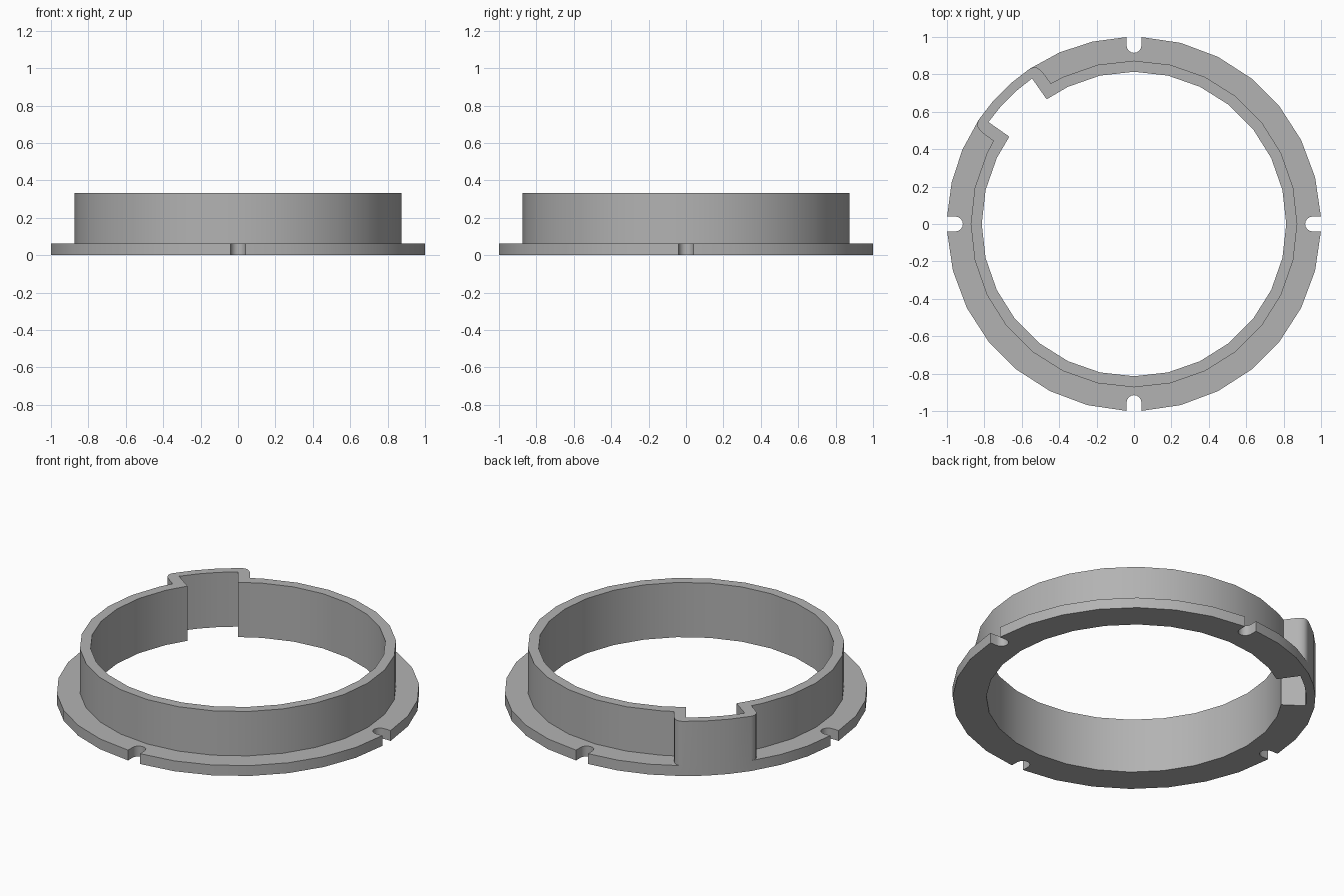
import bpy, bmesh
from math import cos, sin, radians, degrees, asin

cube = bpy.data.objects.get("Cube")
if cube:
    bpy.data.objects.remove(cube)

FLANGE_R, WALL_R, BORE_R, POCKET_R = 1.0, 0.873, 0.814, 0.95
FLANGE_Z, TOP_Z = 0.063, 0.333
SLOT_HALF, SLOT_CENTRE = 0.04, 0.955
MID, BOSS_HALF, POCKET_HALF = 135, 11, 10    # key boss position in degrees
STEP = 90 / 7


def polar(r, a):
    return (r * cos(radians(a)), r * sin(radians(a)))


def arc(r, a0, a1, n):
    return [polar(r, a0 + (a1 - a0) * i / n) for i in range(n + 1)]


def slot(a, n=8):
    """Round-bottomed slot cut into the rim at angle a."""
    cx, cy = polar(SLOT_CENTRE, a)
    pts = []
    for i in range(n + 1):
        dx, dy = polar(SLOT_HALF, a - 90 - 180 * i / n)
        pts.append((cx + dx, cy + dy))
    return pts


# Flange rim, from one side of the boss round to the other
gap = degrees(asin(SLOT_HALF / FLANGE_R))
start, end = MID + BOSS_HALF, MID + 360 - BOSS_HALF
rim = []
a = start
for s in (180, 270, 360, 450):
    rim += arc(FLANGE_R, a, s - gap, 3 if s == 180 else 7) + slot(s)
    a = s + gap
rim += arc(FLANGE_R, a, end, 3)

# Boss outer face, and the rounded shoulder down to the wall
boss = arc(FLANGE_R, MID - BOSS_HALF, start, 3)
shoulder = [(1.0, 11), (0.996, 12.2), (0.985, 13.1), (0.966, 13.7),
            (0.943, 14), (WALL_R, 14.4)]

# Outer wall and bore follow the same regular facets
facets = [k * STEP for k in range(12, 38)]
wall = [polar(r, MID + d) for r, d in shoulder]
wall += [polar(WALL_R, f) for f in facets]
wall += [polar(r, MID + 360 - d) for r, d in reversed(shoulder)]
bore = [polar(BORE_R, f) for f in facets]
bore += [polar(BORE_R, MID + 360 - POCKET_HALF)]
bore += arc(POCKET_R, MID - POCKET_HALF, MID + POCKET_HALF, 3)
bore += [polar(BORE_R, MID + POCKET_HALF)]

bm = bmesh.new()
cache = {}


def vert(p, z):
    key = (round(p[0], 4), round(p[1], 4), z)
    if key not in cache:
        cache[key] = bm.verts.new(key)
    return cache[key]


def side(path, z0, z1, closed=False):
    """Upright band of faces along a path."""
    for p, q in zip(path, path[1:] + (path[:1] if closed else [])):
        bm.faces.new([vert(p, z0), vert(q, z0), vert(q, z1), vert(p, z1)])


def cap(z, *loops):
    """Flat face bounded by one or more loops."""
    edges = []
    for loop in loops:
        vs = list(dict.fromkeys(vert(p, z) for p in loop))
        for v, w in zip(vs, vs[1:] + vs[:1]):
            edges.append(bm.edges.get((v, w)) or bm.edges.new((v, w)))
    bmesh.ops.triangle_fill(bm, use_beauty=True, use_dissolve=False, edges=edges)


side(rim, 0, FLANGE_Z)
side(wall, FLANGE_Z, TOP_Z)
side(boss, 0, FLANGE_Z)
side(boss, FLANGE_Z, TOP_Z)
side(bore, 0, TOP_Z, closed=True)
cap(0, rim + boss, bore)                   # underside
cap(FLANGE_Z, rim + wall[::-1])            # flange top
cap(TOP_Z, wall + boss, bore)              # wall top
bmesh.ops.recalc_face_normals(bm, faces=bm.faces)

mesh = bpy.data.meshes.new("flanged_ring")
bm.to_mesh(mesh)
bm.free()
ring = bpy.data.objects.new("flanged_ring", mesh)
bpy.context.collection.objects.link(ring)

# Single grey finish
grey = bpy.data.materials.new("plain_grey")
grey.use_nodes = True
colour = (0.45, 0.45, 0.45, 1)
grey.diffuse_color = colour
grey.node_tree.nodes["Principled BSDF"].inputs["Base Color"].default_value = colour
mesh.materials.append(grey)

bpy.ops.object.select_all(action='DESELECT')
ring.select_set(True)
bpy.context.view_layer.objects.active = ring
bpy.ops.object.shade_smooth_by_angle(angle=radians(30))
